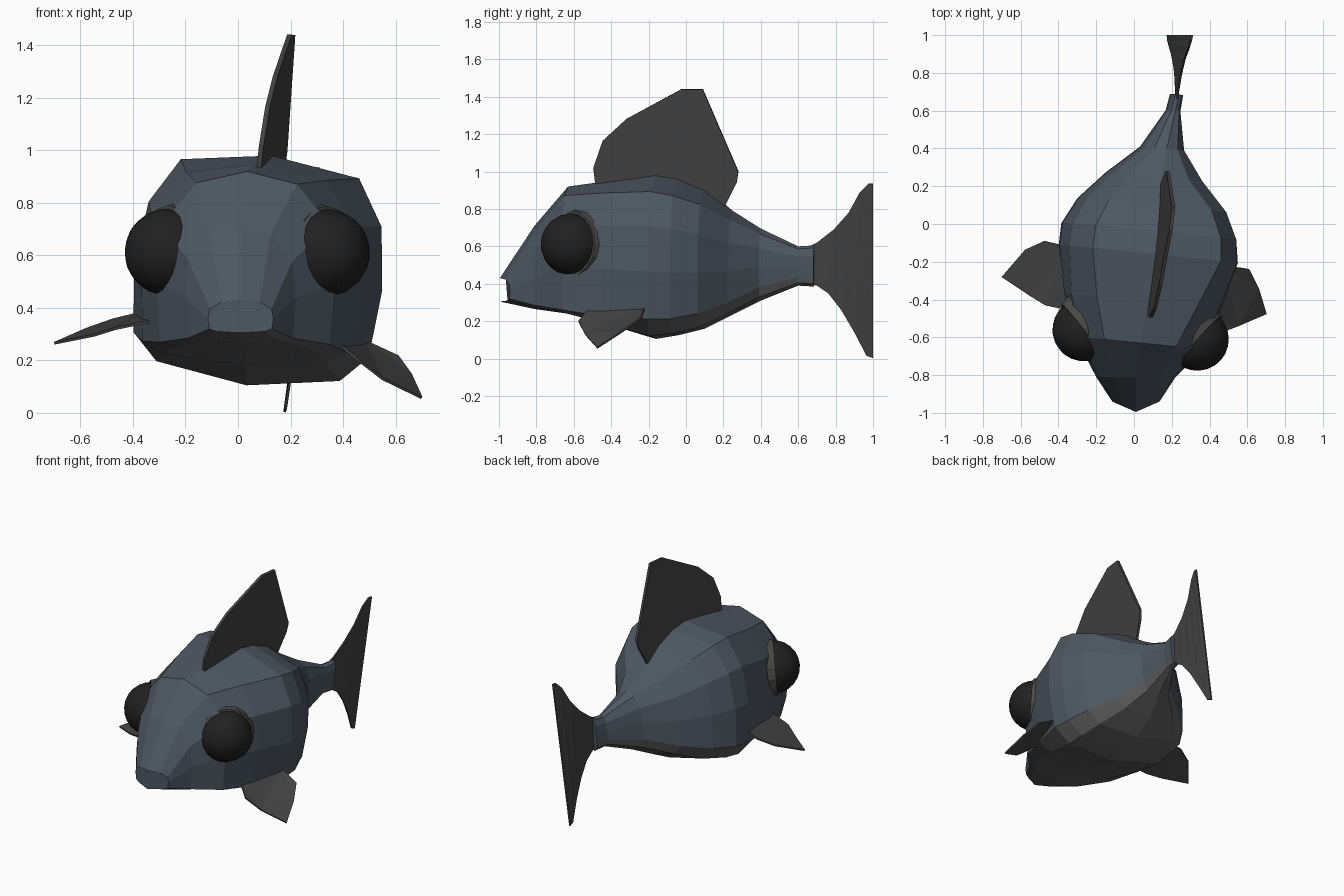
import bpy, bmesh
from mathutils import Vector

if "Cube" in bpy.data.objects:
    bpy.data.objects.remove(bpy.data.objects["Cube"])


def material(name, rgb):
    m = bpy.data.materials.new(name)
    m.diffuse_color = (*rgb, 1)
    m.use_nodes = True
    m.node_tree.nodes["Principled BSDF"].inputs["Base Color"].default_value = m.diffuse_color
    return m


BLUE = material("slate_blue", (0.075, 0.095, 0.12))
BELLY = material("belly_grey", (0.11, 0.11, 0.11))
FIN = material("fin_grey", (0.055, 0.055, 0.055))
RIM = material("rim_grey", (0.07, 0.07, 0.068))
EYE = material("eye_black", (0.015, 0.015, 0.015))


def finish(bm, name, mats):
    bmesh.ops.recalc_face_normals(bm, faces=bm.faces)
    me = bpy.data.meshes.new(name)
    bm.to_mesh(me)
    bm.free()
    for m in mats:
        me.materials.append(m)
    ob = bpy.data.objects.new(name, me)
    bpy.context.collection.objects.link(ob)
    return ob


# Body: rings of (y, centre x, half width, top z, bottom z, seam z, shoulder width)
RINGS = [
    (-0.94, 0.01, 0.125, 0.43, 0.305, 0.32, 0.58),
    (-0.81, 0.01, 0.21, 0.71, 0.265, 0.285, 0.55),
    (-0.63, 0.03, 0.34, 0.92, 0.24, 0.265, 0.56),
    (-0.41, 0.05, 0.415, 0.95, 0.185, 0.25, 0.64),
    (-0.16, 0.08, 0.472, 0.98, 0.105, 0.26, 0.72),
    (-0.04, 0.085, 0.46, 0.96, 0.125, 0.265, 0.72),
    (0.10, 0.10, 0.39, 0.90, 0.16, 0.285, 0.70),
    (0.25, 0.11, 0.25, 0.79, 0.235, 0.33, 0.60),
    (0.40, 0.15, 0.11, 0.695, 0.31, 0.395, 0.55),
    (0.60, 0.207, 0.034, 0.60, 0.39, 0.44, 0.60),
    (0.685, 0.225, 0.03, 0.605, 0.385, 0.44, 0.60),
]


def section(i, y, cx, w, zt, zb, zs, sh):
    up = lambda f: zs + f * (zt - zs)
    half = [(0, zt), (sh, up(0.93)), (0.94, up(0.69)), (1, up(0.36)),
            (0.95, zs), (0.74, zb + 0.35 * (zs - zb)), (0, zb)]
    ring = half + [(-x, z) for x, z in half[5:0:-1]]
    roll = 0.12 * min(1, max(0, (y + 0.7) / 0.6))
    bulge = 0.055 if i == 0 else 0
    zc = (zt + zb) / 2
    return [(cx + x * w + roll * (z - zc),
             y - 0.1 * x * w * (i > 1) - bulge * (1 - abs(x)),
             z - roll * x * w) for x, z in ring]


bm = bmesh.new()
loops = [[bm.verts.new(p) for p in section(i, *r)] for i, r in enumerate(RINGS)]
for a, b in zip(loops, loops[1:]):
    for k in range(12):
        n = (k + 1) % 12
        f = bm.faces.new((a[k], a[n], b[n], b[k]))
        f.material_index = 1 if 4 <= k <= 7 else 0
bm.faces.new(loops[0])
bm.faces.new(loops[-1])
finish(bm, "body", [BLUE, BELLY])


# Fins: thin plates from outlines
def fin(name, pts, thickness=0.01):
    bm = bmesh.new()
    bm.faces.new([bm.verts.new(p) for p in pts])
    bmesh.ops.triangulate(bm, faces=bm.faces[:])
    ob = finish(bm, name, [FIN])
    s = ob.modifiers.new("thickness", "SOLIDIFY")
    s.thickness = thickness
    s.offset = 0


dorsal = [(-0.48, 0.90), (-0.495, 1.02), (-0.445, 1.165), (-0.32, 1.28), (-0.025, 1.44),
          (0.09, 1.44), (0.28, 1.0), (0.27, 0.94), (0.20, 0.80), (0.0, 0.88)]
fin("dorsal_fin", [(0.14 + 0.12 * y + 0.12 * (z - 0.95), y, z) for y, z in dorsal], 0.018)

tail = [(0.66, 0.60), (0.70, 0.62), (0.79, 0.69), (0.87, 0.78), (0.93, 0.89), (0.975, 0.935),
        (1.0, 0.935), (1.0, 0.003), (0.965, 0.015), (0.90, 0.14), (0.83, 0.26), (0.76, 0.35),
        (0.70, 0.39), (0.66, 0.40)]
fin("tail_fin", [(0.225 + 0.06 * (y - 0.68) + 0.14 * (z - 0.48) * min(1, (y - 0.5) * 2), y, z)
                 for y, z in tail])

fin("right_pectoral_fin", [
    (0.38, -0.52, 0.265), (0.46, -0.575, 0.20), (0.55, -0.54, 0.13), (0.70, -0.475, 0.057),
    (0.66, -0.34, 0.145), (0.61, -0.24, 0.215), (0.48, -0.22, 0.275)])
fin("left_pectoral_fin", [
    (-0.33, -0.46, 0.35), (-0.47, -0.43, 0.32), (-0.55, -0.38, 0.295), (-0.70, -0.28, 0.265),
    (-0.575, -0.135, 0.32), (-0.475, -0.09, 0.355), (-0.35, -0.12, 0.385)])


# Eyes: bulging ball set in a tapered socket rim
def eye(side, centre, normal):
    c, n = Vector(centre), Vector(normal).normalized()
    rot = n.to_track_quat("Z", "Y").to_matrix().to_4x4()

    bm = bmesh.new()
    bmesh.ops.create_uvsphere(bm, u_segments=20, v_segments=12, radius=0.167)
    bm.transform(rot)
    bmesh.ops.translate(bm, vec=c, verts=bm.verts)
    ball = finish(bm, side + "_eye", [EYE])
    ball.data.shade_smooth()

    bm = bmesh.new()
    bmesh.ops.create_cone(bm, cap_ends=True, segments=16, radius1=0.197, radius2=0.178, depth=0.07)
    bm.transform(rot)
    bmesh.ops.translate(bm, vec=c - n * 0.02, verts=bm.verts)
    finish(bm, side + "_eye_rim", [RIM])


eye("right", (0.335, -0.61, 0.61), (0.74, -0.66, 0.08))
eye("left", (-0.265, -0.56, 0.612), (-0.80, -0.60, 0.08))
